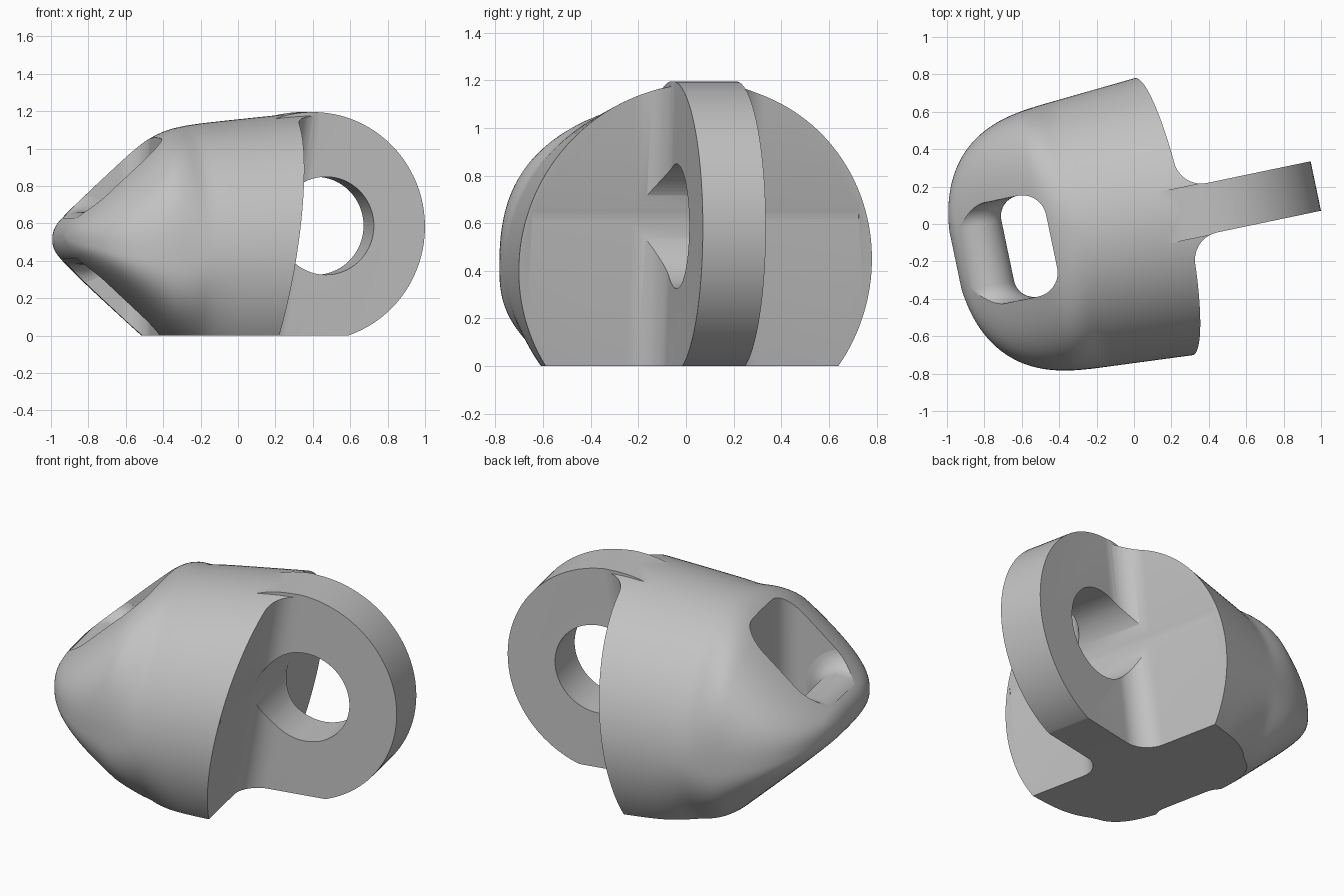
import bpy, bmesh
from math import sin, cos, pi, radians, sqrt, copysign
from mathutils import Matrix

cube = bpy.data.objects.get("Cube")
if cube:
    bpy.data.objects.remove(cube, do_unlink=True)

YAW = radians(11.8)
TAB = 0.135          # half thickness of the tab
NOSE_U, NOSE_Z, NOSE_R = -0.83, 0.52, 0.145


def loft(name, rings):
    """Closed solid through equal-length rings of points."""
    bm = bmesh.new()
    loops = [[bm.verts.new(p) for p in ring] for ring in rings]
    n = len(loops[0])
    for a, b in zip(loops, loops[1:]):
        for i in range(n):
            j = (i + 1) % n
            bm.faces.new((a[i], a[j], b[j], b[i]))
    bm.faces.new(loops[0][::-1])
    bm.faces.new(loops[-1])
    bmesh.ops.recalc_face_normals(bm, faces=bm.faces)
    mesh = bpy.data.meshes.new(name)
    bm.to_mesh(mesh)
    bm.free()
    ob = bpy.data.objects.new(name, mesh)
    bpy.context.collection.objects.link(ob)
    return ob


def prism(name, outline, low, high, lean=0.0):
    """Vertical prism, leaning along x with height."""
    return loft(name, [[(x + lean * z, y, z) for x, y in outline] for z in (low, high)])


def spindle(name, x, z, profile):
    """Round solid about an axis along y, from (y, radius) pairs."""
    turns = [2 * pi * i / 96 for i in range(96)]
    return loft(name, [[(x + r * cos(a), y, z + r * sin(a)) for a in turns] for y, r in profile])


def combine(target, other, operation):
    mod = target.modifiers.new(operation.lower(), "BOOLEAN")
    mod.operation, mod.solver, mod.object = operation, "EXACT", other
    bpy.context.view_layer.objects.active = target
    bpy.ops.object.modifier_apply(modifier=mod.name)
    bpy.data.objects.remove(other, do_unlink=True)


def arc(x, y, r, start, end, steps=14):
    return [(x + r * cos(radians(start + (end - start) * i / steps)),
             y + r * sin(radians(start + (end - start) * i / steps))) for i in range(steps + 1)]


def soft_min(a, b, power=16):
    return (a ** -power + b ** -power) ** (-1 / power)


def body_ring(u, count=144):
    """Round barrel section, flattening to a lens towards the nose."""
    t = max(0.0, (-u - 0.3) / 0.68)
    width = min(0.745 + 0.072 * u, 0.766) * (1 - t ** 3) ** 0.4
    mid = 0.411 + 0.03 * u
    mid += (NOSE_Z - mid) * t * t
    tangent = NOSE_U - NOSE_R * 0.68
    if u < tangent:
        half = sqrt(NOSE_R ** 2 - (u - NOSE_U) ** 2)
    else:
        half = NOSE_R * 0.733 + 0.93 * (u - tangent)
    up = soft_min(width, half + NOSE_Z - mid)
    down = soft_min(width, half - NOSE_Z + mid)
    e = 2 / (2 + 0.6 * min(1, 4 * t))
    ring = []
    for i in range(count):
        a = 2 * pi * (i + 0.5) / count
        c, s = cos(a), sin(a)
        height = up if s > 0 else down
        ring.append((u, 0.006 + width * copysign(abs(c) ** e, c),
                     mid + height * copysign(abs(s) ** e, s)))
    return ring


# Body: blunt wedge nose widening into a gently tapered barrel
body = loft("cord_clip_body", [body_ring(-0.974 + 1.424 * (i / 56) ** 2) for i in range(57)])

# Round tab at the wide end
half = TAB + 0.006
combine(body, spindle("tab", 0.38, 0.582, [(-half, 0.613), (half, 0.613)]), "UNION")

# Sloping shoulders either side of the tab, with filleted inner corners
R, END = 0.14, 0.095
for side in (1, -1):
    outline = [(1.5, TAB)] + arc(END + R, TAB + R, R, 270, 180) + [(END, 1.2), (1.5, 1.2)]
    combine(body, prism("shoulder_cut", [(x, side * y) for x, y in outline], -0.3, 1.5, 0.161), "DIFFERENCE")

# Eye through the tab
combine(body, spindle("eye_cut", 0.452, 0.587, [(-0.7, 0.262), (0.7, 0.262)]), "DIFFERENCE")

# Rounded slot behind the nose, leaving a round crossbar that flares at its ends
C = 0.13
x0, x1, h = -0.925, -0.45, 0.275
slot = prism("slot_cut", arc(x1 - C, h - C, C, 0, 90) + arc(x0 + C, h - C, C, 90, 180)
             + arc(x0 + C, C - h, C, 180, 270) + arc(x1 - C, C - h, C, 270, 360), -0.2, 1.4)
F = 0.11
flare = arc(h - F, 0.14 + F, F, 270, 355, 10) + [(0.5, 0.14 + F)]
bar = [(-y, r) for y, r in reversed(flare)] + flare
combine(slot, spindle("crossbar", NOSE_U, NOSE_Z, bar), "DIFFERENCE")
combine(body, slot, "DIFFERENCE")

# Flat base
combine(body, prism("base_cut", [(-2, -2), (2, -2), (2, 2), (-2, 2)], -2, 0), "DIFFERENCE")
body.data.transform(Matrix.Rotation(YAW, 4, "Z"))

# Plain grey finish
grey = bpy.data.materials.new("plain_grey")
grey.use_nodes = True
grey.diffuse_color = (0.54, 0.54, 0.54, 1)
grey.node_tree.nodes["Principled BSDF"].inputs["Base Color"].default_value = (0.54, 0.54, 0.54, 1)
body.data.materials.clear()
body.data.materials.append(grey)

bpy.ops.object.select_all(action="DESELECT")
body.select_set(True)
bpy.context.view_layer.objects.active = body
bpy.ops.object.shade_smooth_by_angle(angle=radians(30))
